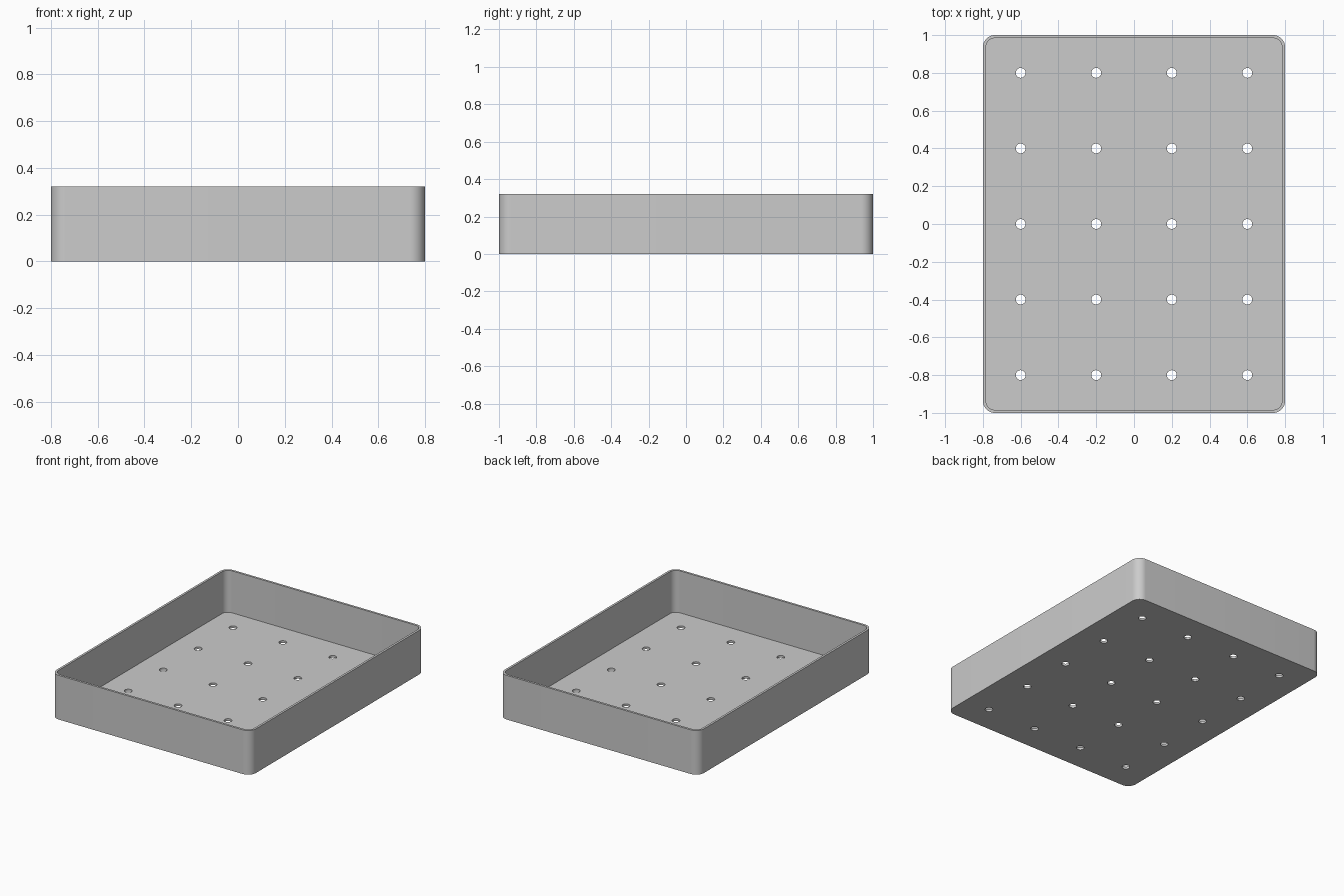
import bpy, bmesh, math
from mathutils import Matrix

cube = bpy.data.objects.get("Cube")
if cube:
    bpy.data.objects.remove(cube, do_unlink=True)

WIDTH, LENGTH, HEIGHT = 1.6, 2.0, 0.32
WALL, FLOOR, RADIUS = 0.016, 0.016, 0.064
HOLE_RADIUS, SPACING = 0.026, 0.4
COLUMNS, ROWS = 4, 5


def make_material(name, color):
    mat = bpy.data.materials.new(name)
    mat.use_nodes = True
    mat.diffuse_color = color
    mat.node_tree.nodes["Principled BSDF"].inputs["Base Color"].default_value = color
    return mat


def make_object(name, bm):
    bmesh.ops.recalc_face_normals(bm, faces=bm.faces)
    mesh = bpy.data.meshes.new(name)
    bm.to_mesh(mesh)
    bm.free()
    obj = bpy.data.objects.new(name, mesh)
    bpy.context.collection.objects.link(obj)
    return obj


def rounded_ring(bm, inset, z, steps=12):
    """Ring of vertices around a rounded rectangle, inset from the outside."""
    r = RADIUS - inset
    cx, cy = WIDTH / 2 - RADIUS, LENGTH / 2 - RADIUS
    ring = []
    for quarter, (sx, sy) in enumerate([(1, 1), (-1, 1), (-1, -1), (1, -1)]):
        for i in range(steps + 1):
            a = math.pi / 2 * (quarter + i / steps)
            ring.append(bm.verts.new((sx * cx + r * math.cos(a), sy * cy + r * math.sin(a), z)))
    return ring


# Open tray: outer wall, rim, inner wall, with a floor inside and below
bm = bmesh.new()
rings = [rounded_ring(bm, inset, z) for inset, z in
         [(0, 0), (0, HEIGHT), (WALL, HEIGHT), (WALL, FLOOR)]]
for lower, upper in zip(rings, rings[1:]):
    for i in range(len(lower)):
        j = (i + 1) % len(lower)
        bm.faces.new((lower[i], lower[j], upper[j], upper[i]))
bm.faces.new(rings[0])
bm.faces.new(rings[-1])
tray = make_object("tray", bm)
tray.data.materials.append(make_material("light grey", (0.6, 0.6, 0.6, 1)))

# Grid of drain holes through the floor
bm = bmesh.new()
for c in range(COLUMNS):
    for r in range(ROWS):
        place = Matrix.Translation(((c - (COLUMNS - 1) / 2) * SPACING,
                                    (r - (ROWS - 1) / 2) * SPACING, 0))
        bmesh.ops.create_cone(bm, cap_ends=True, segments=32, radius1=HOLE_RADIUS,
                              radius2=HOLE_RADIUS, depth=0.1, matrix=place)
cutter = make_object("drain_hole_cutter", bm)
cutter.hide_render = True

drill = tray.modifiers.new("drain_holes", "BOOLEAN")
drill.operation = "DIFFERENCE"
drill.solver = "EXACT"
drill.object = cutter

bpy.ops.object.select_all(action="DESELECT")
tray.select_set(True)
bpy.context.view_layer.objects.active = tray
bpy.ops.object.modifier_apply(modifier=drill.name)
bpy.data.objects.remove(cutter, do_unlink=True)

# Smooth corners with crisp rims
bpy.ops.object.shade_smooth_by_angle(angle=math.radians(30))
